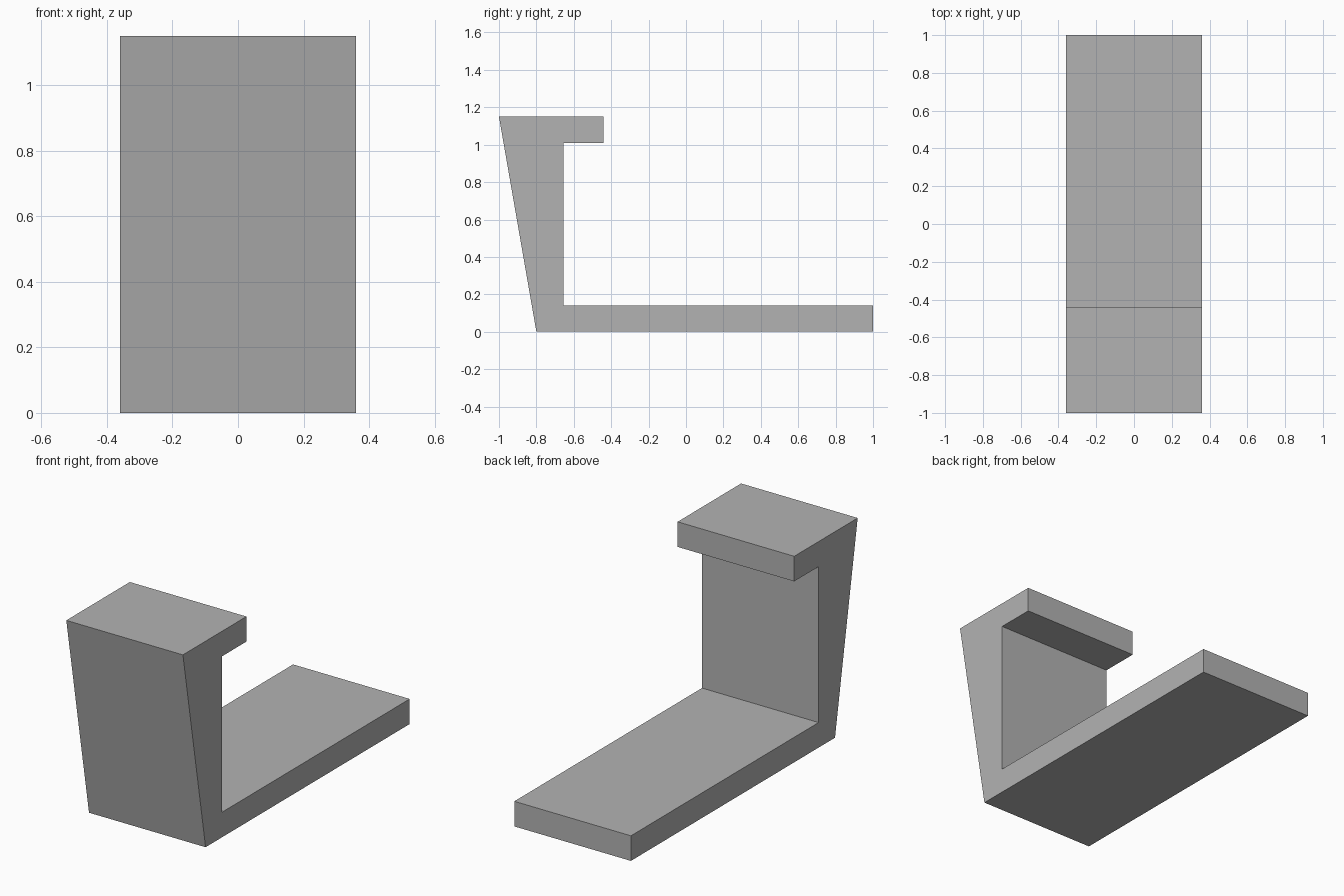
import bpy
import bmesh

cube = bpy.data.objects.get("Cube")
if cube:
    bpy.data.objects.remove(cube, do_unlink=True)

# Plain grey material
GREY = (0.45, 0.45, 0.45, 1.0)
mat = bpy.data.materials.new("plain_grey")
mat.use_nodes = True
mat.diffuse_color = GREY
mat.node_tree.nodes["Principled BSDF"].inputs["Base Color"].default_value = GREY


def extrude_profile(name, profile, half_width):
    """Extrude a closed (y, z) outline across x."""
    bm = bmesh.new()
    face = bm.faces.new([bm.verts.new((-half_width, y, z)) for y, z in profile])
    result = bmesh.ops.extrude_face_region(bm, geom=[face])
    verts = [v for v in result["geom"] if isinstance(v, bmesh.types.BMVert)]
    bmesh.ops.translate(bm, verts=verts, vec=(2 * half_width, 0, 0))
    bmesh.ops.recalc_face_normals(bm, faces=bm.faces)
    mesh = bpy.data.meshes.new(name)
    bm.to_mesh(mesh)
    bm.free()
    mesh.materials.append(mat)
    obj = bpy.data.objects.new(name, mesh)
    bpy.context.collection.objects.link(obj)
    return obj


# Bracket: long base plate, leaning front wall and short top lip
bracket_profile = [
    (-0.80, 0.0), (1.0, 0.0), (1.0, 0.14), (-0.655, 0.14),
    (-0.655, 1.01), (-0.44, 1.01), (-0.44, 1.15), (-1.0, 1.15),
]
extrude_profile("bracket", bracket_profile, 0.36)
